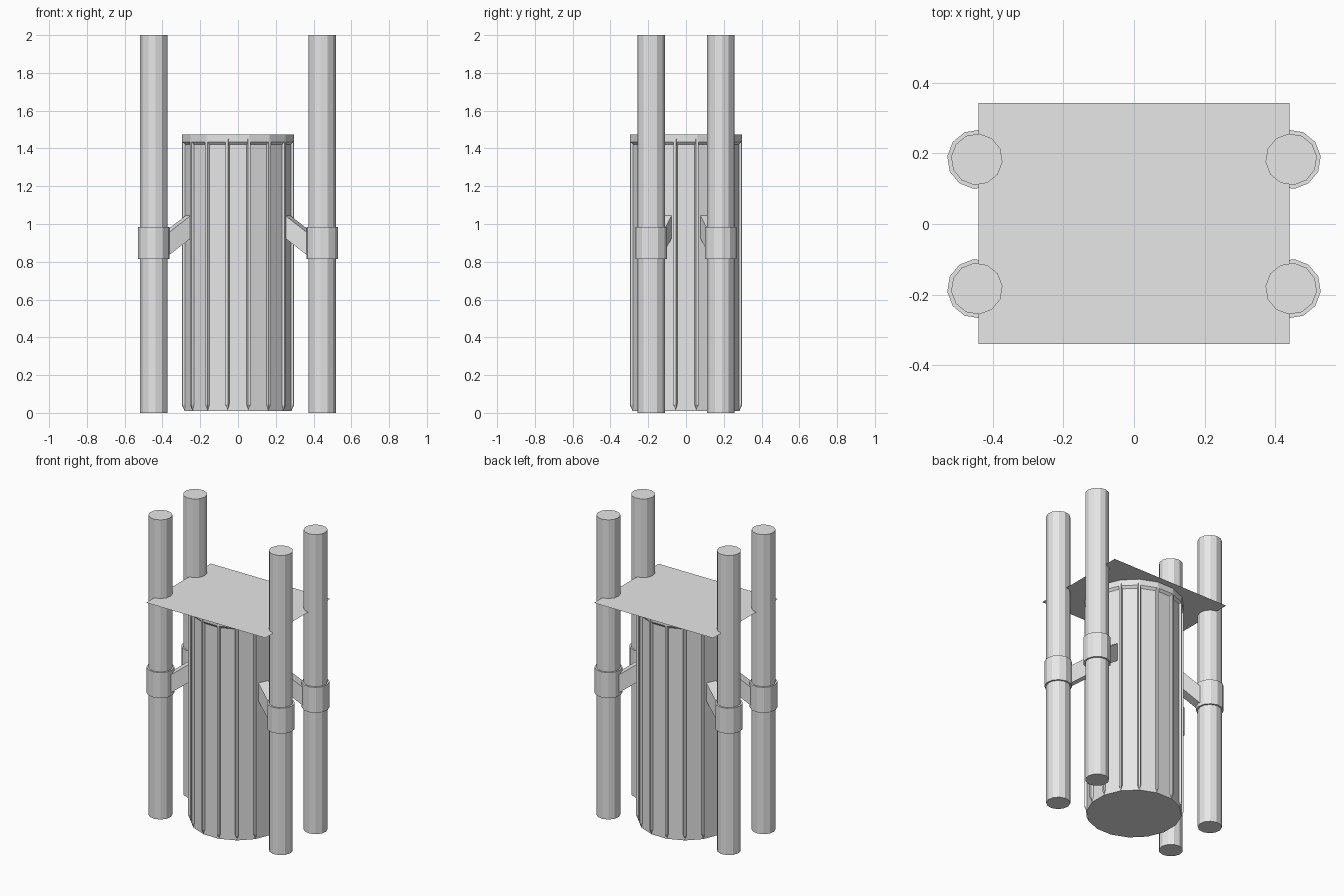
import bpy, bmesh
from math import pi, sin, cos, atan2
from mathutils import Matrix

if "Cube" in bpy.data.objects:
    bpy.data.objects.remove(bpy.data.objects["Cube"])

grey = bpy.data.materials.new("light grey")
grey.use_nodes = True
grey.diffuse_color = (0.8, 0.8, 0.8, 1)
grey.node_tree.nodes["Principled BSDF"].inputs["Base Color"].default_value = (0.8, 0.8, 0.8, 1)


def finish(name, bm, fix=True):
    if fix:
        bmesh.ops.recalc_face_normals(bm, faces=bm.faces)
    mesh = bpy.data.meshes.new(name)
    bm.to_mesh(mesh)
    bm.free()
    mesh.materials.append(grey)
    obj = bpy.data.objects.new(name, mesh)
    bpy.context.collection.objects.link(obj)
    return obj


def ring(bm, sides, r, z, turn):
    return [bm.verts.new((r * cos(turn + 2 * pi * i / sides),
                          r * sin(turn + 2 * pi * i / sides), z)) for i in range(sides)]


def lathe(name, sides, profile, turn=0.0, bottom=True, top=True):
    """Faceted solid of revolution from (radius, height) pairs."""
    bm = bmesh.new()
    rings = [ring(bm, sides, r, z, turn) for r, z in profile]
    for a, b in zip(rings, rings[1:]):
        for i in range(sides):
            j = (i + 1) % sides
            bm.faces.new((a[i], a[j], b[j], b[i]))
    if bottom:
        bm.faces.new(rings[0])
    if top:
        bm.faces.new(rings[-1])
    return finish(name, bm)


# Can body with a flush rim at the top
SIDES, STEP = 16, 2 * pi / 16
CORE, RIM, BASE, TOP = 0.289, 0.302, 0.01, 1.475
lathe("can_body", SIDES, [(CORE, BASE), (CORE, 1.42), (RIM, 1.435), (RIM, TOP)],
      turn=STEP / 2, top=False)

# Ribs on the can corners, each running to a point at the base
bm = bmesh.new()
for i in range(SIDES):
    spin = Matrix.Rotation(STEP * (i + 0.5), 4, "Z")
    def vert(x, y, z):
        return bm.verts.new(spin @ Matrix.Translation((x, y, z)).translation)
    tip = vert(CORE, 0, BASE)
    low, high = [[vert(x, y, z) for x, y in
                  ((0.28, -0.012), (RIM, -0.007), (RIM, 0.007), (0.28, 0.012))]
                 for z in (0.045, 1.45)]
    for k in range(4):
        n = (k + 1) % 4
        bm.faces.new((low[k], low[n], high[n], high[k]))
        bm.faces.new((tip, low[n], low[k]))
    bm.faces.new(high)
finish("can_ribs", bm)

# Thin sheet resting on the can
bm = bmesh.new()
bm.faces.new([bm.verts.new((x, y, TOP)) for x, y in
              ((-0.44, -0.34), (0.44, -0.34), (0.44, 0.343), (-0.44, 0.343))])
finish("top_sheet", bm, fix=False)

# Posts, clamps and slanted struts at the four corners
PX, PY = 0.445, 0.183
for sx, side in ((1, "left"), (-1, "right")):
    for sy, end in ((1, "back"), (-1, "front")):
        turn = atan2(sy * sin(0.1), sx * cos(0.1))
        tag = f"{end}_{side}"
        post = lathe("post_" + tag, 12, [(0.073, 0), (0.073, 2)], turn)
        clamp = lathe("clamp_" + tag, 12, [(0.084, 0.815), (0.084, 0.985)], turn)
        for obj in (post, clamp):
            obj.location = (sx * PX, sy * PY, 0)

        bm = bmesh.new()
        bmesh.ops.create_cube(bm, size=1)
        aim = Matrix.Rotation(atan2(sy * PY, sx * PX), 4, "Z")
        for v in bm.verts:
            r, z = (0.25, 1.01) if v.co.x < 0 else (0.43, 0.88)
            v.co = aim @ Matrix.Translation((r, v.co.y * 0.07, z + v.co.z * 0.12)).translation
        finish("strut_" + tag, bm)
